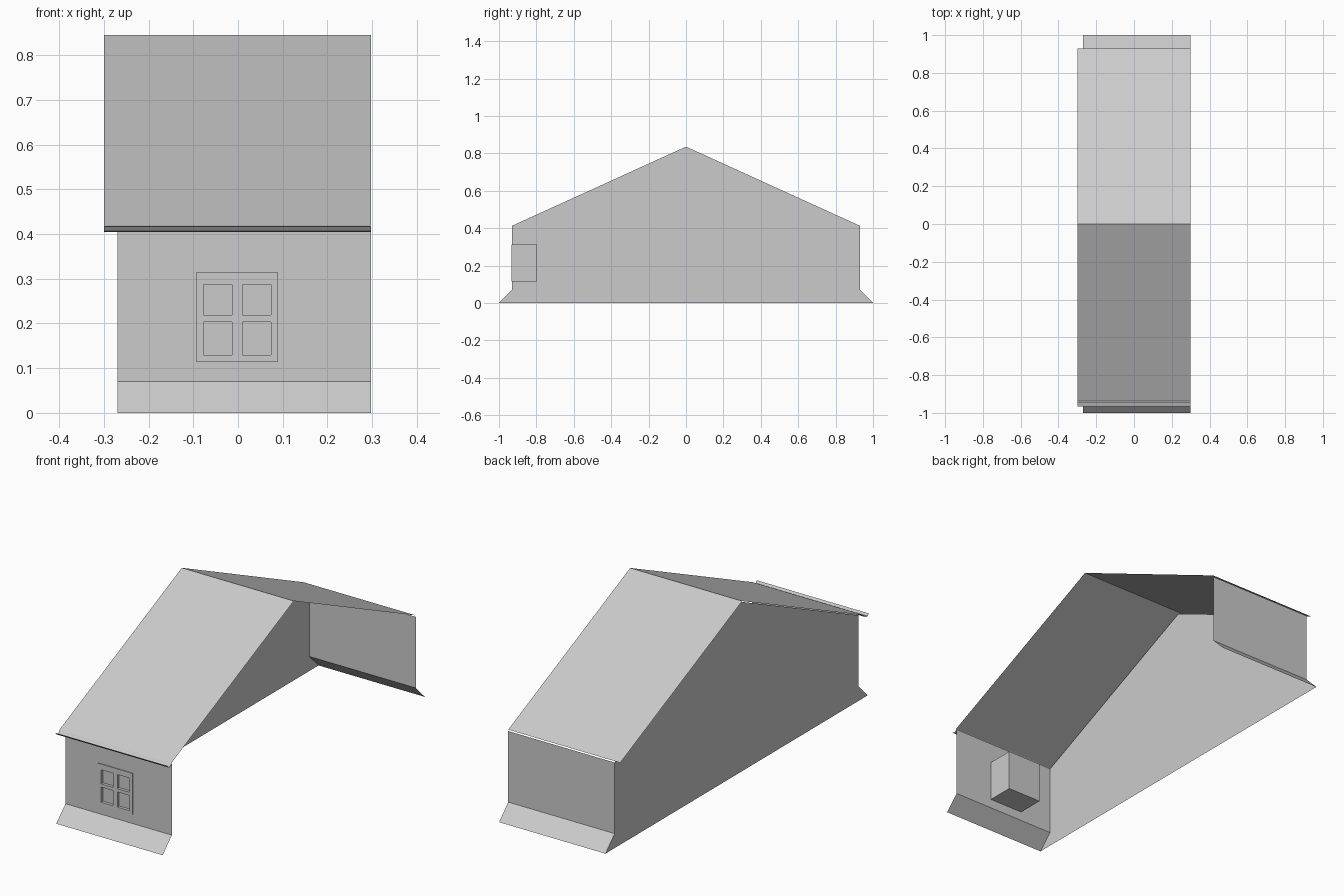
import bpy, bmesh

if "Cube" in bpy.data.objects:
    bpy.data.objects.remove(bpy.data.objects["Cube"])

X_WALL, X_ROOF, X_OPEN = -0.27, -0.30, 0.298


def make(name, polys):
    """Object from a list of polygons, welded into one surface."""
    bm = bmesh.new()
    for p in polys:
        bm.faces.new([bm.verts.new(c) for c in p])
    bmesh.ops.remove_doubles(bm, verts=bm.verts, dist=1e-4)
    bmesh.ops.recalc_face_normals(bm, faces=bm.faces)
    me = bpy.data.meshes.new(name)
    bm.to_mesh(me)
    bm.free()
    ob = bpy.data.objects.new(name, me)
    bpy.context.collection.objects.link(ob)
    return ob


def strip(profile, x0, x1):
    """Sheet swept along x from a (y, z) profile."""
    return [[(x0, *a), (x1, *a), (x1, *b), (x0, *b)]
            for a, b in zip(profile, profile[1:])]


def rect(x0, x1, z0, z1, y):
    return [(x0, y, z0), (x1, y, z0), (x1, y, z1), (x0, y, z1)]


def box_sides(x0, x1, z0, z1, ya, yb):
    a, b = rect(x0, x1, z0, z1, ya), rect(x0, x1, z0, z1, yb)
    return [[a[i], a[(i + 1) % 4], b[(i + 1) % 4], b[i]] for i in range(4)]


# window box: frame grid with four recessed panes, closed body behind
xs = [-0.094, -0.077, -0.013, 0.010, 0.074, 0.090]
zs = [0.115, 0.130, 0.203, 0.219, 0.287, 0.314]
Y_FRONT, Y_PANE, Y_BACK = -0.934, -0.920, -0.797
window = []
for i in range(5):
    for k in range(5):
        cell = (xs[i], xs[i + 1], zs[k], zs[k + 1])
        pane = i % 2 and k % 2
        window.append(rect(*cell, Y_PANE if pane else Y_FRONT))
        if pane:
            window += box_sides(*cell, Y_FRONT, Y_PANE)
outer = (xs[0], xs[-1], zs[0], zs[-1])
window += box_sides(*outer, Y_FRONT, Y_BACK)
window.append(rect(*outer, Y_BACK))
make("window", window)

# front wall around the window opening
wx = [X_WALL, xs[0], xs[-1], X_OPEN]
wz = [0.07, zs[0], zs[-1], 0.413]
make("front_wall", [rect(wx[i], wx[i + 1], wz[k], wz[k + 1], -0.93)
                    for i in range(3) for k in range(3) if (i, k) != (1, 1)])

# back wall
make("back_wall", strip([(0.93, 0.07), (0.93, 0.413)], X_WALL, X_OPEN))

# flared skirts at the foot of both walls
for name, s in (("front_skirt", -1), ("back_skirt", 1)):
    make(name, strip([(s * 0.93, 0.07), (s, 0)], X_WALL, X_OPEN))

# gable end wall
half = [(1, 0), (0.93, 0.07), (0.93, 0.413), (0, 0.836)]
outline = half + [(-y, z) for y, z in half[-2::-1]]
make("gable_wall", [[(X_WALL, y, z) for y, z in outline]])

# thin overhanging roof
roof = make("roof", strip([(-0.935, 0.419), (0, 0.845), (0.93, 0.42)], X_ROOF, X_OPEN))

# hooked gutter under the front eave
make("gutter", strip([(-0.932, 0.418), (-0.938, 0.410), (-0.948, 0.405),
                      (-0.957, 0.407), (-0.965, 0.417)], X_ROOF, X_OPEN))
